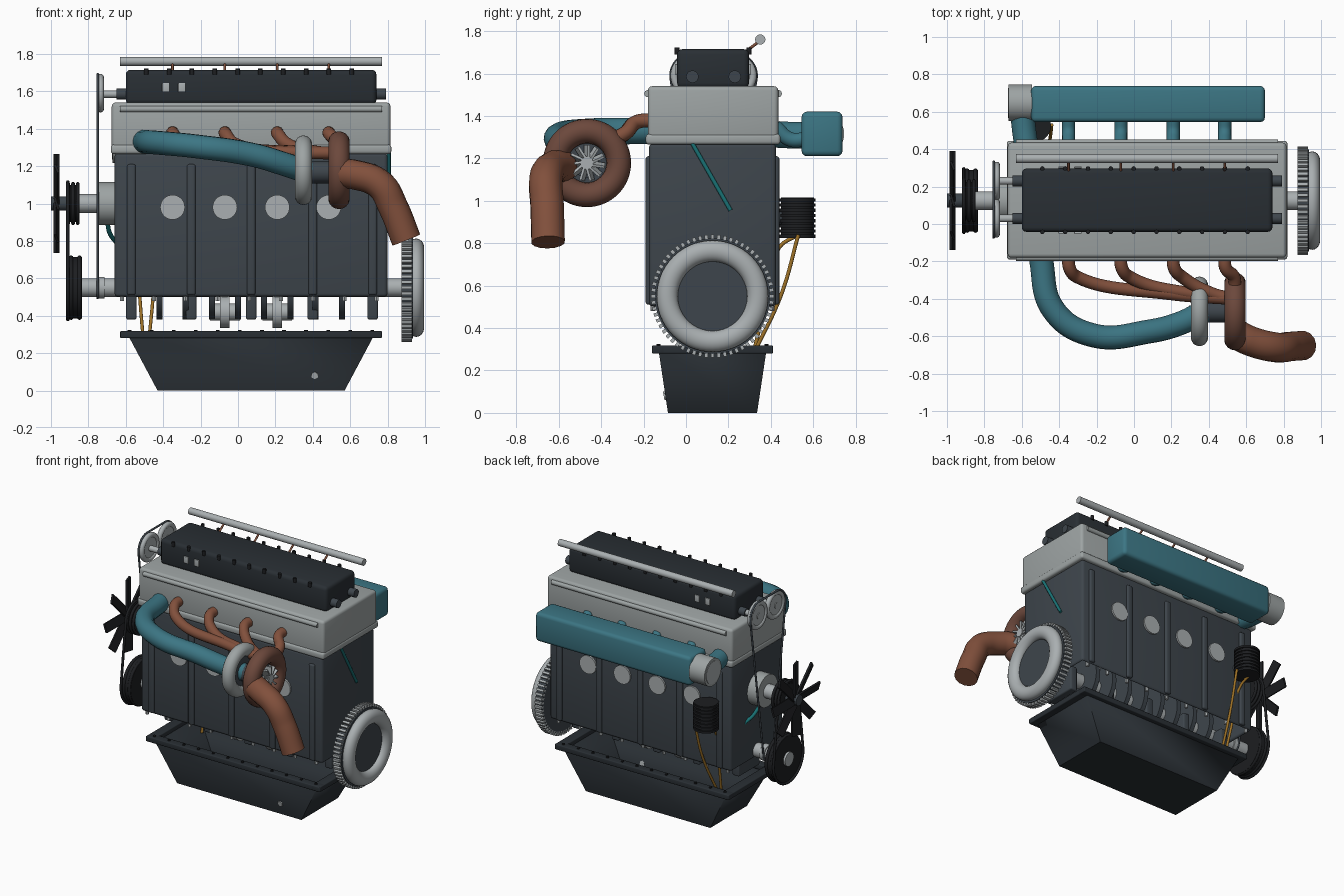
import bpy, bmesh
from math import sin, cos, pi, radians
from mathutils import Vector, Matrix

if "Cube" in bpy.data.objects:
    bpy.data.objects.remove(bpy.data.objects["Cube"])


def mat(name, r, g, b):
    m = bpy.data.materials.new(name)
    m.diffuse_color = (r, g, b, 1)
    m.use_nodes = True
    m.node_tree.nodes["Principled BSDF"].inputs["Base Color"].default_value = m.diffuse_color
    return m


IRON = mat("iron", 0.048, 0.06, 0.072)
COVER = mat("cover_black", 0.022, 0.028, 0.034)
BLACK = mat("rubber", 0.012, 0.013, 0.015)
ALLOY = mat("alloy", 0.34, 0.37, 0.37)
STEEL = mat("steel", 0.4, 0.43, 0.44)
BLUE = mat("intake_blue", 0.045, 0.18, 0.23)
COPPER = mat("exhaust_copper", 0.22, 0.08, 0.045)
BROWN = mat("turbine_brown", 0.15, 0.065, 0.045)
ORANGE = mat("oil_line", 0.35, 0.17, 0.02)
TEAL = mat("coolant_line", 0.01, 0.17, 0.18)


def finish(bm, name, m):
    bmesh.ops.recalc_face_normals(bm, faces=bm.faces[:])
    me = bpy.data.meshes.new(name)
    bm.to_mesh(me)
    bm.free()
    me.materials.append(m)
    o = bpy.data.objects.new(name, me)
    bpy.context.collection.objects.link(o)
    return o


def box(name, x, y, z, m, bevel=0.0, taper=None, open_dir=0):
    """Box from ranges; taper=(x range, y range) of the base; open_dir removes top (1) or bottom (-1)."""
    bm = bmesh.new()
    bmesh.ops.create_cube(bm, size=1)
    for v in bm.verts:
        tx, ty = taper if taper and v.co.z < 0 else (x, y)
        v.co = Vector((tx[v.co.x > 0], ty[v.co.y > 0], z[v.co.z > 0]))
    if bevel:
        bmesh.ops.bevel(bm, geom=bm.edges[:], offset=bevel, segments=3, profile=0.5, affect='EDGES')
    bm.normal_update()
    if open_dir:
        bmesh.ops.delete(bm, geom=[f for f in bm.faces if f.normal.z * open_dir > 0.9], context='FACES')
    o = finish(bm, name, m)
    if open_dir:
        s = o.modifiers.new("wall", 'SOLIDIFY')
        s.thickness, s.offset = 0.025, -1
    return o


def cyl(name, a, b, r, m, n=32):
    a, b = Vector(a), Vector(b)
    d = b - a
    bm = bmesh.new()
    M = Matrix.Translation((a + b) / 2) @ d.to_track_quat('Z', 'Y').to_matrix().to_4x4()
    bmesh.ops.create_cone(bm, cap_ends=True, segments=n, radius1=r, radius2=r, depth=d.length, matrix=M)
    return finish(bm, name, m)


def xcyl(name, x0, x1, y, z, r, m, n=40):
    return cyl(name, (x0, y, z), (x1, y, z), r, m, n)


def tube(name, pts, r, m, loop=False):
    c = bpy.data.curves.new(name, 'CURVE')
    c.dimensions, c.bevel_depth, c.bevel_resolution, c.use_fill_caps = '3D', r, 5, True
    s = c.splines.new('POLY' if loop else 'BEZIER')
    if loop:
        s.points.add(len(pts) - 1)
        s.use_cyclic_u = True
        for p, q in zip(s.points, pts):
            p.co = (*q, 1)
    else:
        s.bezier_points.add(len(pts) - 1)
        for p, q in zip(s.bezier_points, pts):
            p.co = q
            p.handle_left_type = p.handle_right_type = 'AUTO'
    c.materials.append(m)
    o = bpy.data.objects.new(name, c)
    bpy.context.collection.objects.link(o)


def torus(name, x, y, z, R, r, m, sx=1.0):
    bpy.ops.mesh.primitive_torus_add(major_segments=56, minor_segments=18, major_radius=R, minor_radius=r,
                                     location=(x, y, z), rotation=(0, pi / 2, 0))
    o = bpy.context.object
    o.name = name
    o.scale.z = sx
    o.data.materials.append(m)


def blades(name, n, x, y, z, r0, r1, width, thick, pitch, m):
    bm = bmesh.new()
    for i in range(n):
        M = (Matrix.Translation((x, y, z)) @ Matrix.Rotation(2 * pi * i / n, 4, 'X')
             @ Matrix.Translation((0, 0, (r0 + r1) / 2)) @ Matrix.Rotation(pitch, 4, 'Z')
             @ Matrix.Diagonal((thick, width, r1 - r0, 1)))
        bmesh.ops.create_cube(bm, size=1, matrix=M)
    return finish(bm, name, m)


def belt(name, x, wheels, r, m):
    pts = []
    for i in range(72):
        d = (cos(2 * pi * i / 72), sin(2 * pi * i / 72))
        w = max(wheels, key=lambda w: w[0] * d[0] + w[1] * d[1] + w[2])
        pts.append((x, w[0] + w[2] * d[0], w[1] + w[2] * d[1]))
    tube(name, pts, r, m, True)


CYLS = (-0.35, -0.07, 0.21, 0.485)   # cylinder stations
RIBS = (-0.57, -0.25, 0.07, 0.40, 0.72)
YC, ZC = 0.125, 0.55                 # crank axis

# Block with ribs, core plugs and bottom bolts
box("engine_block", (-0.66, 0.80), (-0.175, 0.425), (0.5, 1.27), IRON, 0.02, open_dir=-1)
for y, s in ((-0.175, -1), (0.425, 1)):
    for x in RIBS:
        box("block_rib", (x - 0.023, x + 0.023), (y - 0.015, y + 0.015), (0.51, 1.21), IRON, 0.012)
    for x in CYLS:
        cyl("core_plug", (x, y - s * 0.02, 0.98), (x, y + s * 0.012, 0.98), 0.066, STEEL)
    for i in range(9):
        x = -0.62 + i * 0.17
        cyl("block_bolt", (x, y - s * 0.02, 0.48), (x, y - s * 0.02, 0.52), 0.012, STEEL, 6)

# Head with side rails
box("cylinder_head", (-0.675, 0.815), (-0.18, 0.435), (1.265, 1.54), ALLOY, 0.02)
box("head_flange", (-0.68, 0.82), (-0.19, 0.445), (1.265, 1.315), ALLOY, 0.015)
for y in (-0.18, 0.435):
    xcyl("head_rail", -0.63, 0.77, y, 1.505, 0.017, ALLOY, 16)

# Valve cover, bolts, sensor tabs and camshaft ends
box("valve_cover", (-0.60, 0.74), (-0.042, 0.297), (1.53, 1.715), COVER, 0.025)
for y, s in ((-0.042, -1), (0.297, 1)):
    for i in range(10):
        x = -0.49 + i * 0.122
        cyl("cover_bolt", (x, y, 1.69), (x, y, 1.722), 0.012, BLACK, 12)
    for x in (-0.385, -0.30):
        box("cover_tab", (x - 0.02, x + 0.02), sorted((y, y + s * 0.01)), (1.595, 1.645), STEEL, 0.004)
for y in (0.03, 0.23):
    xcyl("camshaft", -0.65, 0.79, y, 1.585, 0.029, IRON)
    xcyl("cam_nose", -0.75, -0.65, y, 1.585, 0.02, STEEL)
    xcyl("cam_pulley", -0.745, -0.725, y, 1.59, 0.09, STEEL)
    torus("cam_pulley_rim", -0.735, y, 1.59, 0.085, 0.018, STEEL)

# Fuel rail and injectors
xcyl("fuel_rail", -0.63, 0.77, 0.35, 1.76, 0.024, STEEL)
for x in CYLS:
    cyl("injector", (x, 0.35, 1.755), (x, 0.25, 1.68), 0.007, COPPER, 12)

# Oil pan, rim and drain plug
box("oil_pan", (-0.59, 0.73), (-0.13, 0.38), (0.0, 0.30), COVER, taper=((-0.43, 0.57), (-0.085, 0.335)), open_dir=1)
for y in ((-0.16, -0.10), (0.35, 0.41)):
    box("pan_rim_side", (-0.63, 0.77), y, (0.28, 0.318), COVER, 0.006)
    for i in range(12):
        x = -0.58 + i * 0.118
        cyl("pan_bolt", (x, sum(y) / 2, 0.31), (x, sum(y) / 2, 0.325), 0.01, BLACK, 8)
for x in ((-0.63, -0.56), (0.70, 0.77)):
    box("pan_rim_end", x, (-0.16, 0.41), (0.28, 0.318), COVER, 0.006)
cyl("drain_plug", (0.41, -0.08, 0.085), (0.41, -0.105, 0.08), 0.02, STEEL, 6)

# Crankshaft, bearing caps, rods and pistons
xcyl("crankshaft", -0.92, 0.88, YC, ZC, 0.05, STEEL)
for x in RIBS:
    box("bearing_cap", (x - 0.028, x + 0.028), (YC - 0.12, YC + 0.12), (0.38, 0.56), IRON, 0.01)
for i, x in enumerate(CYLS):
    pz = ZC + (0.13 if i in (0, 3) else -0.13)
    xcyl("crank_pin", x - 0.08, x + 0.08, YC, pz, 0.045, STEEL)
    for s in (-1, 1):
        xcyl("crank_web", x + s * 0.07 - 0.016, x + s * 0.07 + 0.016, YC, ZC, 0.17, IRON)
    xcyl("rod_big_end", x - 0.025, x + 0.025, YC, pz, 0.085, STEEL)
    box("rod", (x - 0.015, x + 0.015), (YC - 0.03, YC + 0.03), (pz, pz + 0.42), STEEL)
    cyl("piston", (x, YC, pz + 0.36), (x, YC, pz + 0.52), 0.11, STEEL)

# Flywheel, ring gear and clutch
xcyl("flywheel", 0.875, 0.935, YC, ZC, 0.272, IRON, 64)
blades("ring_gear", 60, 0.902, YC, ZC, 0.26, 0.29, 0.016, 0.055, 0, STEEL)
xcyl("clutch_disc", 0.93, 0.955, YC, ZC, 0.2, IRON, 64)
torus("clutch_cover", 0.953, YC, ZC, 0.213, 0.05, STEEL, 0.85)

# Front drive: crank pulley, water pump, fan, belts
xcyl("crank_pulley", -0.905, -0.835, YC, ZC, 0.165, BLACK, 48)
torus("crank_pulley_rim", -0.892, YC, ZC, 0.16, 0.012, BLACK)
torus("crank_pulley_rim", -0.848, YC, ZC, 0.16, 0.012, BLACK)
xcyl("crank_sprocket", -0.755, -0.715, YC, ZC, 0.058, STEEL)
xcyl("water_pump", -0.745, -0.65, YC, 1.0, 0.115, ALLOY)
xcyl("pump_shaft", -0.86, -0.74, YC, 1.0, 0.05, STEEL)
xcyl("pump_pulley", -0.91, -0.855, YC, 1.0, 0.10, BLACK)
for x in (-0.908, -0.882, -0.857):
    torus("pump_pulley_rim", x, YC, 1.0, 0.105, 0.01, BLACK)
xcyl("fan_hub", -1.0, -0.90, YC, 1.0, 0.038, IRON)
blades("fan_blades", 8, -0.97, YC, 1.0, 0.02, 0.265, 0.065, 0.014, 0.3, BLACK)
belt("drive_belt", -0.91, ((YC, 1.0, 0.115), (YC, ZC, 0.17)), 0.009, BLACK)
belt("timing_belt", -0.75, ((0.03, 1.59, 0.102), (0.23, 1.59, 0.102), (YC, ZC, 0.055)), 0.007, IRON)

# Intake plenum, runners, throttle body and charge pipe
box("intake_plenum", (-0.55, 0.70), (0.545, 0.738), (1.21, 1.42), BLUE, 0.025)
for x in CYLS:
    tube("intake_runner", [(x, 0.42, 1.35), (x, 0.49, 1.29), (x, 0.57, 1.29)], 0.035, BLUE)
xcyl("throttle_body", -0.67, -0.545, 0.648, 1.315, 0.098, ALLOY, 48)
xcyl("throttle_plate", -0.673, -0.66, 0.648, 1.315, 0.08, STEEL)
tube("charge_pipe", [(-0.60, 0.62, 1.31), (-0.585, 0.48, 1.31), (-0.52, 0.1, 1.34), (-0.495, -0.2, 1.33),
                     (-0.43, -0.46, 1.325), (-0.22, -0.595, 1.305), (0.08, -0.575, 1.26),
                     (0.25, -0.53, 1.21), (0.37, -0.47, 1.17)], 0.064, BLUE)

# Exhaust runners, turbocharger and downpipe
for i, x in enumerate(CYLS):
    end = Vector((0.53, -0.40, 1.27))
    pts = [(x, -0.16, 1.38), (x + 0.005, -0.235, 1.37), (x + 0.05, -0.285, 1.32)]
    if i < 3:
        pts.append(Vector((x + 0.05, -0.285, 1.32)).lerp(end, 0.6) + Vector((0, -0.02, -0.015)))
    tube("exhaust_runner", pts + [end], 0.034, COPPER)
TY, TZ = -0.467, 1.178
torus("turbine_volute", 0.54, TY, TZ, 0.15, 0.058, BROWN)
torus("compressor_volute", 0.35, TY, TZ, 0.14, 0.046, ALLOY)
xcyl("turbo_core", 0.36, 0.545, TY, TZ - 0.01, 0.06, IRON)
for nm, x in (("turbine", 0.575), ("compressor", 0.335)):
    xcyl(nm + "_backplate", 0.5 if x > 0.5 else 0.355, 0.53 if x > 0.5 else 0.375, TY, TZ, 0.12, IRON)
    xcyl(nm + "_hub", x - 0.04, x + 0.02, TY, TZ, 0.03, STEEL)
    blades(nm + "_wheel", 11, x - 0.005, TY, TZ, 0.02, 0.085, 0.012, 0.045, 0.35, STEEL)
tube("downpipe", [(0.54, -0.585, 1.16), (0.62, -0.625, 1.155), (0.76, -0.66, 1.10), (0.83, -0.655, 0.98),
                  (0.90, -0.65, 0.805)], 0.08, COPPER)

# Ribbed oil filter, oil lines and coolant lines
cyl("oil_filter", (-0.53, 0.525, 0.825), (-0.53, 0.525, 1.015), 0.078, BLACK)
for i in range(8):
    z = 0.825 + i * 0.0245
    cyl("filter_rib", (-0.53, 0.525, z), (-0.53, 0.525, z + 0.015), 0.086, BLACK)
cyl("filter_mount", (-0.53, 0.40, 0.92), (-0.53, 0.5, 0.92), 0.035, IRON)
tube("oil_line", [(-0.44, 0.53, 0.84), (-0.45, 0.45, 0.56), (-0.475, 0.32, 0.28)], 0.009, ORANGE)
tube("oil_line", [(-0.55, 0.53, 0.84), (-0.54, 0.44, 0.78), (-0.525, 0.37, 0.5), (-0.50, 0.3, 0.2)], 0.009, ORANGE)
cyl("coolant_line", (0.807, 0.03, 1.27), (0.807, 0.21, 0.955), 0.01, TEAL, 12)
tube("coolant_line", [(-0.70, 0.14, 0.91), (-0.685, 0.20, 0.84), (-0.65, 0.26, 0.79)], 0.012, TEAL)

# Turn tubes into meshes and smooth everything except hard edges
bpy.ops.object.select_all(action='DESELECT')
for o in bpy.context.scene.objects:
    if o.type == 'CURVE':
        o.select_set(True)
        bpy.context.view_layer.objects.active = o
bpy.ops.object.convert(target='MESH')
bpy.ops.object.select_all(action='SELECT')
bpy.ops.object.shade_smooth_by_angle(angle=radians(35))
